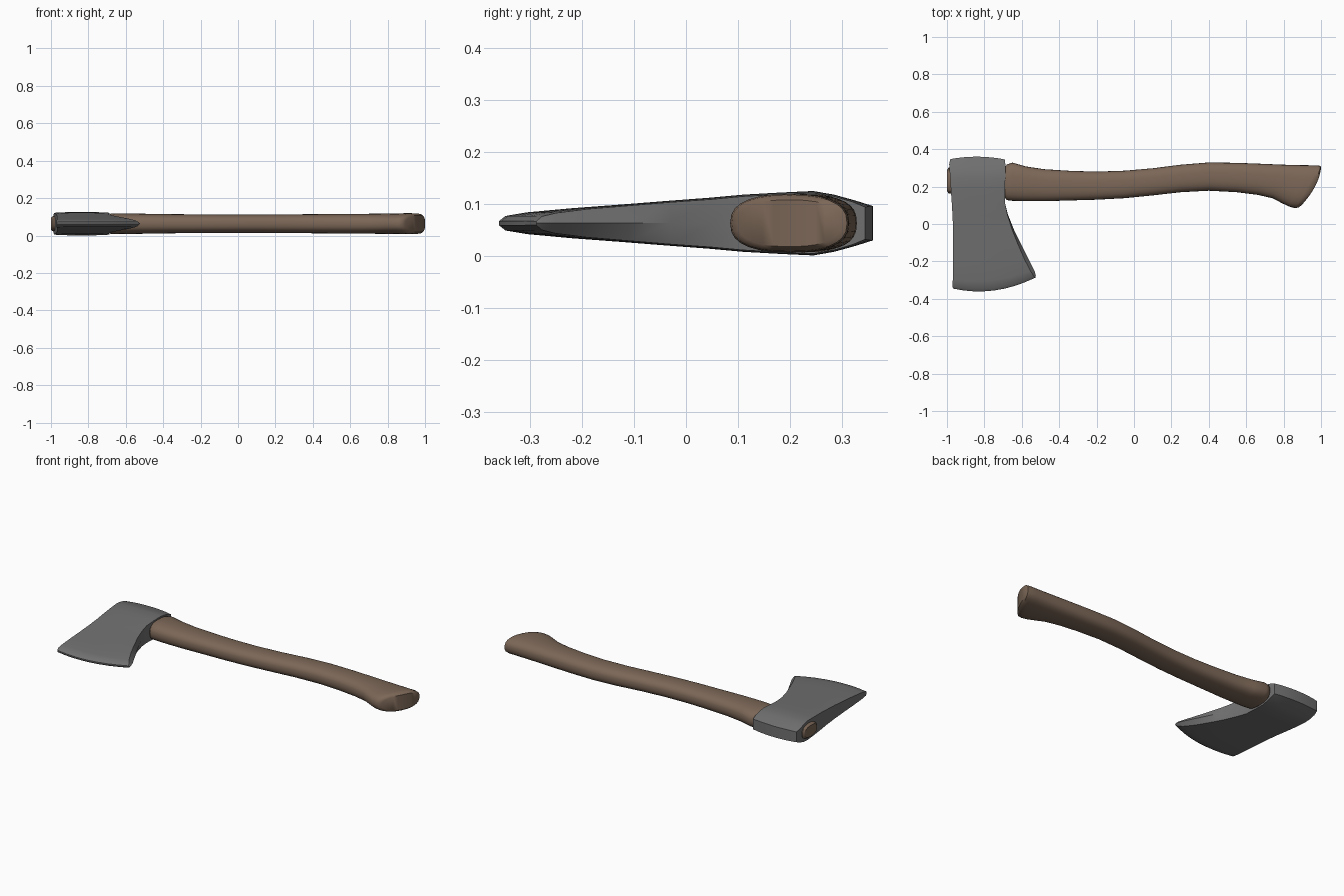
import bpy, bmesh
from math import cos, sin, pi, copysign, radians

if "Cube" in bpy.data.objects:
    bpy.data.objects.remove(bpy.data.objects["Cube"], do_unlink=True)

MID_Z = 0.063


def material(name, rgb, rough):
    m = bpy.data.materials.new(name)
    m.use_nodes = True
    m.diffuse_color = (*rgb, 1)
    node = m.node_tree.nodes["Principled BSDF"]
    node.inputs["Base Color"].default_value = (*rgb, 1)
    node.inputs["Roughness"].default_value = rough
    return m


def loft(name, rings, mat, angle):
    """Skin closed rings and close both ends with strips of quads."""
    bm = bmesh.new()
    loops = [[bm.verts.new(p) for p in ring] for ring in rings]
    n = len(loops[0])
    for a, b in zip(loops, loops[1:]):
        for i in range(n):
            j = (i + 1) % n
            bm.faces.new((a[i], a[j], b[j], b[i]))
    for end in (loops[0], loops[-1]):
        for i in range(n // 2):
            quad = [end[i], end[i + 1], end[(n - i - 1) % n], end[(n - i) % n]]
            bm.faces.new(list(dict.fromkeys(quad)))
    bmesh.ops.recalc_face_normals(bm, faces=bm.faces)
    mesh = bpy.data.meshes.new(name)
    bm.to_mesh(mesh)
    bm.free()
    mesh.materials.append(mat)
    ob = bpy.data.objects.new(name, mesh)
    bpy.context.collection.objects.link(ob)
    bpy.ops.object.select_all(action="DESELECT")
    ob.select_set(True)
    bpy.context.view_layer.objects.active = ob
    bpy.ops.object.shade_smooth_by_angle(angle=radians(angle))
    return ob


def oval(xl, yl, xh, yh, half, bulge=0, sides=28, power=2.5):
    """Rounded slice running from its low edge to its high edge."""
    ring = []
    for i in range(sides):
        a = 2 * pi * i / sides
        c = copysign(abs(cos(a)) ** (2 / power), cos(a))
        s = copysign(abs(sin(a)) ** (2 / power), sin(a))
        t = (1 - c) / 2
        x = xl + (xh - xl) * t + bulge * (1 - c * c)
        ring.append((x, yl + (yh - yl) * t, MID_Z + half * s))
    return ring


wood = material("brown wood", (0.20, 0.135, 0.095), 0.7)
steel = material("grey steel", (0.165, 0.165, 0.165), 0.5)

# Handle: low x, low y, high x, high y, half thickness, end bulge
stations = [
    (-0.69, 0.14, -0.69, 0.305, 0.048), (-0.68, 0.128, -0.68, 0.318, 0.054),
    (-0.65, 0.124, -0.65, 0.328, 0.056), (-0.58, 0.122, -0.58, 0.308, 0.055),
    (-0.48, 0.122, -0.48, 0.293, 0.053), (-0.34, 0.126, -0.34, 0.284, 0.051),
    (-0.2, 0.13, -0.2, 0.28, 0.05), (-0.05, 0.138, -0.05, 0.285, 0.049),
    (0.1, 0.153, 0.1, 0.298, 0.049), (0.25, 0.17, 0.25, 0.317, 0.05),
    (0.4, 0.178, 0.4, 0.329, 0.051), (0.55, 0.17, 0.55, 0.327, 0.052),
    (0.66, 0.156, 0.68, 0.322, 0.053), (0.74, 0.138, 0.8, 0.317, 0.054),
    (0.79, 0.112, 0.88, 0.315, 0.055), (0.83, 0.093, 0.94, 0.314, 0.056),
    (0.86, 0.085, 0.985, 0.313, 0.056, 0.008),
    (0.88, 0.088, 0.998, 0.31, 0.054, 0.016),
    (0.895, 0.1, 1.0, 0.298, 0.045, 0.02),
]
loft("handle", [oval(*s) for s in stations], wood, 40)

# Handle end showing through the eye of the head
tenon = [(-1.0, 0.175, 0.29, 0.033), (-0.99, 0.163, 0.302, 0.04),
         (-0.68, 0.16, 0.302, 0.042)]
loft("handle_tenon", [oval(x, lo, x, hi, h) for x, lo, hi, h in tenon], wood, 40)


def head_slice(xl, yl, xr, yr, bow, half, inset, cols=8):
    """Slice across the head with flat cheeks and a ridged beard side."""
    def point(s, z, dx=0):
        x = xl + (xr - xl) * s - dx * s * s
        y = yl + (yr - yl) * s + bow * 4 * s * (1 - s)
        return (x, y, MID_Z + z)
    steps = [i / cols for i in range(cols + 1)]
    cheek = [(s, half * (1 - 0.06 * (2 * s - 1) ** 4)) for s in steps]
    upper = [point(s, z, inset) for s, z in cheek]
    lower = [point(s, -z, inset) for s, z in reversed(cheek)]
    return [point(0, 0)] + upper + [point(1, 0)] + lower


# Head from poll to cutting edge: left x, y, right x, y, bow, half, inset
slices = [
    (-0.982, 0.347, -0.69, 0.345, 0.014, 0.033, 0),
    (-0.988, 0.32, -0.688, 0.32, 0.005, 0.044, 0),
    (-0.986, 0.285, -0.688, 0.285, 0, 0.055, 0),
    (-0.982, 0.245, -0.688, 0.245, 0, 0.062, 0),
    (-0.979, 0.18, -0.69, 0.18, 0, 0.059, 0),
    (-0.974, 0.11, -0.689, 0.11, 0, 0.055, 0),
    (-0.97, 0.04, -0.674, 0.05, 0, 0.049, 0.003),
    (-0.967, -0.04, -0.642, -0.03, 0, 0.043, 0.01),
    (-0.967, -0.13, -0.602, -0.11, -0.002, 0.036, 0.018),
    (-0.968, -0.22, -0.562, -0.19, -0.01, 0.029, 0.023),
    (-0.969, -0.3, -0.532, -0.25, -0.025, 0.021, 0.022),
    (-0.97, -0.335, -0.525, -0.277, -0.036, 0.014, 0.012),
    (-0.968, -0.345, -0.528, -0.288, -0.039, 0.004, 0.002),
]
loft("axe_head", [head_slice(*s) for s in slices], steel, 35)
